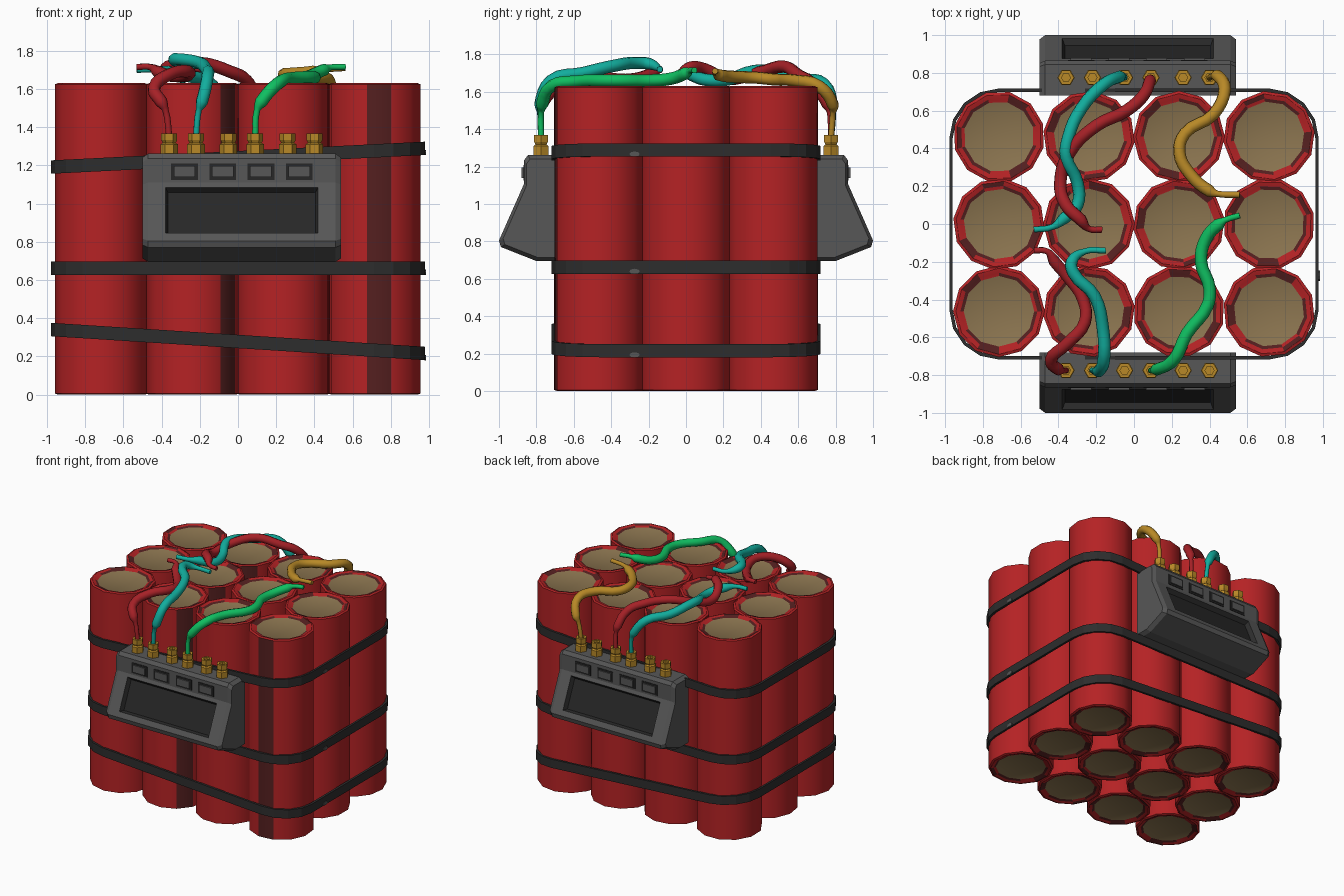
import bpy, bmesh, math

if "Cube" in bpy.data.objects:
    bpy.data.objects.remove(bpy.data.objects["Cube"])

def mat(name, r, g, b):
    m = bpy.data.materials.new(name)
    m.diffuse_color = (r, g, b, 1)
    m.use_nodes = True
    m.node_tree.nodes["Principled BSDF"].inputs["Base Color"].default_value = m.diffuse_color
    return m

RED = mat("tube red", 0.46, 0.016, 0.018)
DARK = mat("shadow red", 0.09, 0.014, 0.014)
TAN = mat("tan filling", 0.26, 0.178, 0.08)
STRAP = mat("strap black", 0.026, 0.026, 0.026)
GREY = mat("casing grey", 0.095, 0.095, 0.095)
SCREEN = mat("screen black", 0.02, 0.02, 0.02)
BRASS = mat("brass", 0.48, 0.25, 0.02)
CYAN = mat("wire cyan", 0.006, 0.42, 0.34)
GREEN = mat("wire green", 0.005, 0.52, 0.12)
WIRE_RED = mat("wire red", 0.38, 0.015, 0.02)

def finish(name, bm, mats, smooth=None):
    bmesh.ops.recalc_face_normals(bm, faces=bm.faces)
    me = bpy.data.meshes.new(name)
    bm.to_mesh(me)
    bm.free()
    for m in mats:
        me.materials.append(m)
    ob = bpy.data.objects.new(name, me)
    bpy.context.collection.objects.link(ob)
    if smooth:
        bpy.ops.object.select_all(action='DESELECT')
        ob.select_set(True)
        bpy.context.view_layer.objects.active = ob
        bpy.ops.object.shade_smooth_by_angle(angle=math.radians(smooth))
    return ob

def lathe(bm, profile, sides, x, y, rot=0.0, rule=None, cap=0):
    """Spin (radius, z) points round a vertical axis and cap both ends."""
    rings = [[bm.verts.new((x + r * math.cos(rot + math.tau * i / sides),
                            y + r * math.sin(rot + math.tau * i / sides), z))
              for i in range(sides)] for r, z in profile]
    for k in range(len(rings) - 1):
        for i in range(sides):
            j = (i + 1) % sides
            f = bm.faces.new((rings[k][i], rings[k][j], rings[k + 1][j], rings[k + 1][i]))
            f.material_index = rule(k, i) if rule else 0
    for ring in (rings[0], rings[-1]):
        bm.faces.new(ring).material_index = cap

# Tubes: 4 x 3 grid with folded paper rims and tan ends
H = 1.63
tube = [(0.187, 0.014), (0.204, 0.006), (0.228, 0.0), (0.243, 0.006),
        (0.243, H - 0.006), (0.228, H), (0.204, H - 0.006), (0.187, H - 0.014)]
for c, x in enumerate((-0.715, -0.238, 0.238, 0.715)):
    for r, y in enumerate((-0.462, 0.0, 0.462)):
        seam = (7, 10, 4, 8)[c]          # one dark glue seam per tube
        def rule(k, i, seam=seam):
            if k == 3:
                return int(i == seam and c in (1, 3))
            if k in (0, 6):
                return int(i % 3 != 0)
            if k in (1, 5):
                return int((i * 5 + c + r) % 4 == 0)
            return 0
        bm = bmesh.new()
        lathe(bm, tube, 12, x, y, 0.12 * (c - r), rule, 2)
        finish("tube_%d_%d" % (c, r), bm, [RED, DARK, TAN], 32)

# Straps: rounded rectangular bands, two of them tilted
def outline(hx, hy, rad, n=4):
    pts = []
    for q, (sx, sy) in enumerate(((1, 1), (-1, 1), (-1, -1), (1, -1))):
        for k in range(n + 1):
            a = math.pi / 2 * (q + k / n)
            pts.append((sx * (hx - rad) + rad * math.cos(a),
                        sy * (hy - rad) + rad * math.sin(a)))
    return pts

for name, mid, tilt in (("upper", 1.24, 0.05), ("middle", 0.662, 0), ("lower", 0.278, -0.064)):
    bm = bmesh.new()
    outer, inner = outline(0.978, 0.718, 0.265), outline(0.96, 0.70, 0.247)
    rings = [[bm.verts.new((x, y, mid + tilt * x + dz)) for x, y in loop]
             for loop, dz in ((outer, -0.035), (outer, 0.035), (inner, 0.035), (inner, -0.035))]
    n = len(outer)
    for k in range(4):
        a, b = rings[k], rings[(k + 1) % 4]
        for i in range(n):
            bm.faces.new((a[i], a[(i + 1) % n], b[(i + 1) % n], b[i]))
    finish(name + "_strap", bm, [STRAP])
    # small pale rivet on the strap
    bm = bmesh.new()
    z = mid + tilt * 0.98 - 0.022
    for v in bmesh.ops.create_cone(bm, cap_ends=True, segments=8, radius1=0.028,
                                   radius2=0.028, depth=0.008)['verts']:
        v.co = (0.98 + v.co.z, -0.275 + v.co.x, z + v.co.y * 0.5)
    finish(name + "_strap_rivet", bm, [GREY])

# Control boxes, front (s = 1) and back (s = -1)
CX = 0.02
side = [(-0.68, 1.262), (-0.845, 1.262), (-0.865, 1.235), (-0.865, 1.11),
        (-1.0, 0.805), (-0.99, 0.77), (-0.80, 0.695), (-0.68, 0.695)]
def slope_y(z):
    return -0.865 - 0.135 * (1.11 - z) / 0.305

def block(bm, x, y, z, sx, sy, sz, index=0):
    r = bmesh.ops.create_cube(bm, size=1)
    for v in r['verts']:
        v.co = (x + v.co.x * sx, y + v.co.y * sy, z + v.co.z * sz)
    for f in {f for v in r['verts'] for f in v.link_faces}:
        f.material_index = index

def flip(bm, s):
    for v in bm.verts:
        v.co.y *= s

for label, s in (("front", 1), ("back", -1)):
    bm = bmesh.new()
    rings = []
    for x, k in ((-0.52, 0.93), (-0.49, 1), (0.49, 1), (0.52, 0.93)):
        rings.append([bm.verts.new((CX + x, -0.68 + (y + 0.68) * k, 0.96 + (z - 0.96) * k))
                      for y, z in side])
    n = len(side)
    for a, b in zip(rings, rings[1:]):
        for i in range(n):
            bm.faces.new((a[i], a[(i + 1) % n], b[(i + 1) % n], b[i]))
    bm.faces.new(rings[0])
    bm.faces.new(rings[-1])
    bmesh.ops.recalc_face_normals(bm, faces=bm.faces)
    # recessed screen in the sloping face
    bm.faces.ensure_lookup_table()
    face = max((f for f in bm.faces if f.normal.y < -0.5 and f.normal.z > 0.2),
               key=lambda f: f.calc_area())
    bmesh.ops.inset_individual(bm, faces=[face], thickness=0.03)
    for v in face.verts:
        z = 1.085 if v.co.z > 0.95 else 0.845
        v.co = (CX + math.copysign(0.40, v.co.x - CX), slope_y(z), z)
    bmesh.ops.inset_individual(bm, faces=[face], thickness=0.02, depth=-0.035)
    face.material_index = 1
    for e in face.edges:
        for f in e.link_faces:
            f.material_index = 1 if f is face else 2
    flip(bm, s)
    finish(label + "_control_box", bm, [GREY, SCREEN, STRAP])

    # buttons with dark surrounds
    bm = bmesh.new()
    for i in range(4):
        x = CX + (i - 1.5) * 0.2
        block(bm, x, -0.865, 1.167, 0.14, 0.009, 0.085, 1)
        block(bm, x, -0.868, 1.167, 0.112, 0.022, 0.058)
    flip(bm, s)
    finish(label + "_buttons", bm, [GREY, SCREEN])

    # brass terminals
    bm = bmesh.new()
    terminal = [(0.046, 1.25), (0.046, 1.31), (0.034, 1.318), (0.042, 1.332),
                (0.042, 1.368), (0.024, 1.368), (0.024, 1.345)]
    for x in (-0.36, -0.22, -0.05, 0.09, 0.26, 0.40):
        lathe(bm, terminal, 6, x, -0.775)
    flip(bm, s)
    finish(label + "_terminals", bm, [BRASS])

# Wires: thin bare ends and a thick insulated middle
def wire(name, m, pts):
    cu = bpy.data.curves.new(name, 'CURVE')
    cu.dimensions = '3D'
    cu.bevel_depth = 0.033
    cu.bevel_resolution = 2
    cu.resolution_u = 4
    cu.use_fill_caps = True
    sp = cu.splines.new('BEZIER')
    sp.bezier_points.add(len(pts) - 1)
    for i, (bp, co) in enumerate(zip(sp.bezier_points, pts)):
        bp.co = co
        bp.handle_left_type = bp.handle_right_type = 'AUTO'
        bp.radius = 0.5 if i < 2 or i > len(pts) - 3 else 1.0
    tmp = bpy.data.objects.new(name + "_path", cu)
    bpy.context.collection.objects.link(tmp)
    dg = bpy.context.evaluated_depsgraph_get()
    me = bpy.data.meshes.new_from_object(tmp.evaluated_get(dg))
    bpy.data.objects.remove(tmp)
    bm = bmesh.new()
    bm.from_mesh(me)
    for f in bm.faces:
        f.material_index = 0
    finish(name, bm, [m], 50)

wire("front_red_wire", WIRE_RED, [(-.36, -.775, 1.35), (-.38, -.775, 1.49), (-.40, -.77, 1.53),
     (-.44, -.72, 1.60), (-.35, -.63, 1.68), (-.26, -.52, 1.69), (-.27, -.40, 1.67),
     (-.36, -.27, 1.67), (-.42, -.2, 1.69), (-.46, -.145, 1.715), (-.53, -.14, 1.715)])
wire("front_cyan_wire", CYAN, [(-.22, -.775, 1.35), (-.205, -.78, 1.49), (-.19, -.78, 1.53),
     (-.16, -.72, 1.66), (-.165, -.55, 1.70), (-.21, -.38, 1.74), (-.32, -.26, 1.755),
     (-.33, -.2, 1.75), (-.26, -.145, 1.725), (-.15, -.14, 1.72)])
wire("front_green_wire", GREEN, [(.09, -.775, 1.35), (.10, -.775, 1.49), (.12, -.77, 1.53),
     (.21, -.72, 1.63), (.28, -.58, 1.655), (.39, -.43, 1.66), (.40, -.34, 1.66),
     (.355, -.2, 1.66), (.38, -.08, 1.67), (.45, 0, 1.70), (.48, .02, 1.712), (.56, .045, 1.715)])
wire("back_cyan_wire", CYAN, [(-.05, .775, 1.35), (-.06, .785, 1.49), (-.075, .78, 1.53),
     (-.16, .74, 1.64), (-.28, .61, 1.67), (-.35, .45, 1.71), (-.36, .36, 1.71),
     (-.30, .22, 1.665), (-.30, .1, 1.665), (-.37, .03, 1.69), (-.43, -.015, 1.70),
     (-.53, -.03, 1.70)])
wire("back_red_wire", WIRE_RED, [(.09, .775, 1.35), (.09, .77, 1.49), (.085, .76, 1.53),
     (.05, .68, 1.64), (-.04, .60, 1.69), (-.2, .52, 1.735), (-.34, .38, 1.70),
     (-.39, .22, 1.67), (-.36, .1, 1.72), (-.28, .02, 1.73), (-.24, -.025, 1.71),
     (-.17, -.03, 1.70)])
wire("back_yellow_wire", BRASS, [(.40, .775, 1.35), (.42, .785, 1.49), (.44, .785, 1.53),
     (.48, .71, 1.63), (.42, .58, 1.66), (.27, .48, 1.665), (.24, .38, 1.675),
     (.30, .26, 1.68), (.40, .175, 1.69), (.44, .16, 1.70), (.56, .155, 1.71)])
